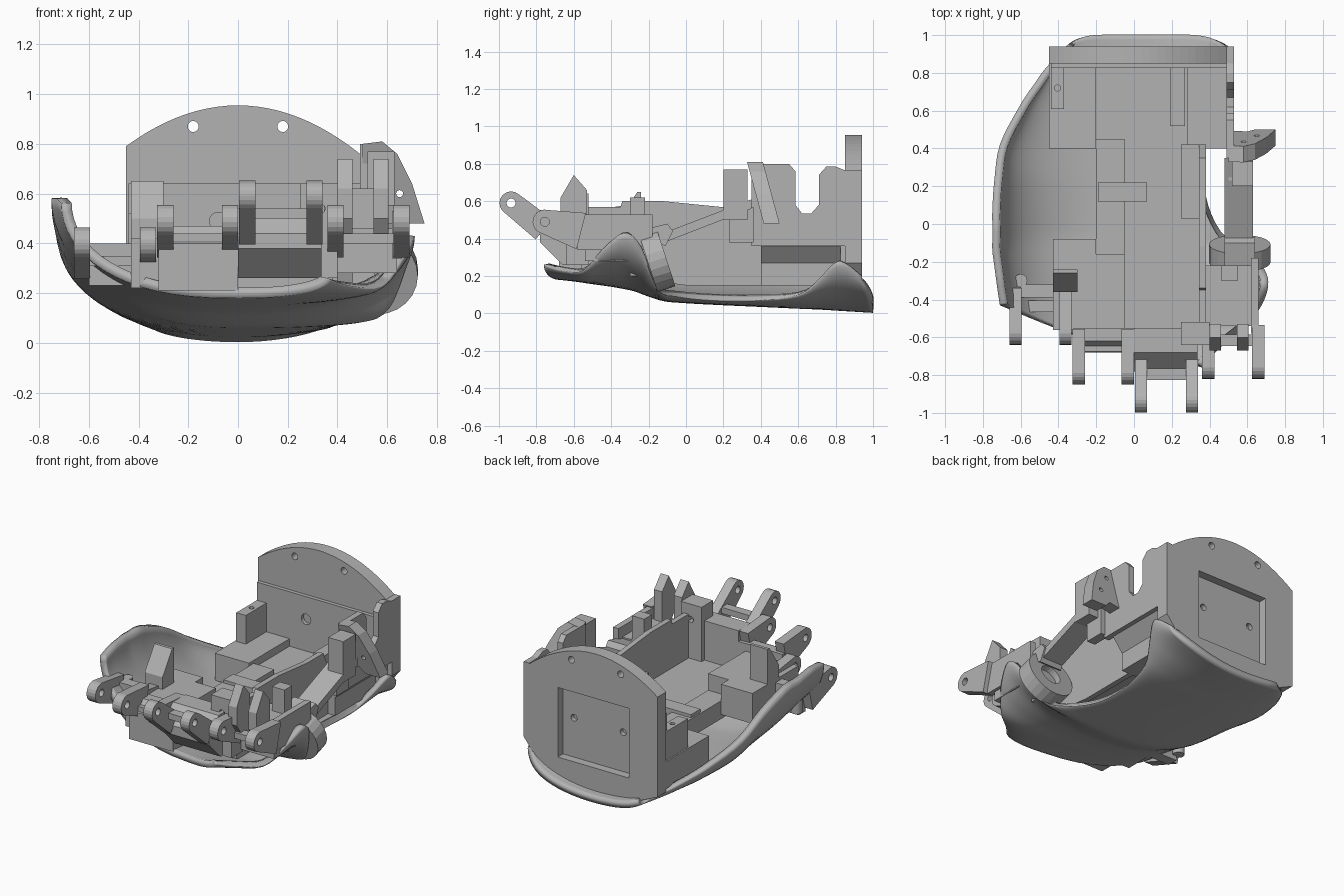
import bpy, bmesh, math
from mathutils import Vector

old = bpy.data.objects.get("Cube")
if old:
    bpy.data.objects.remove(old, do_unlink=True)

grey = bpy.data.materials.new("plain_grey")
grey.use_nodes = True
grey.diffuse_color = (0.45, 0.45, 0.45, 1)
grey.node_tree.nodes["Principled BSDF"].inputs["Base Color"].default_value = grey.diffuse_color


def finish(name, bm, fix=True):
    if fix:
        bmesh.ops.recalc_face_normals(bm, faces=bm.faces)
    mesh = bpy.data.meshes.new(name)
    bm.to_mesh(mesh)
    bm.free()
    ob = bpy.data.objects.new(name, mesh)
    bpy.context.collection.objects.link(ob)
    mesh.materials.append(grey)
    return ob


def prism(name, pts, a, b, axis="x", shear=0):
    """Extrude a closed profile: (y, z) along x, or (x, z) along y with optional lean."""
    bm = bmesh.new()
    rings = []
    for d in (a, b):
        if axis == "x":
            rings.append([bm.verts.new((d, p, q)) for p, q in pts])
        else:
            rings.append([bm.verts.new((p, d - q * shear, q)) for p, q in pts])
    n = len(pts)
    for ring in rings:
        bm.faces.new(ring)
    for i in range(n):
        j = (i + 1) % n
        bm.faces.new((rings[0][i], rings[0][j], rings[1][j], rings[1][i]))
    return finish(name, bm)


def box(name, x0, x1, y0, y1, z0, z1):
    return prism(name, [(y0, z0), (y1, z0), (y1, z1), (y0, z1)], x0, x1)


def rod(name, centre, r, length, axis):
    bm = bmesh.new()
    bmesh.ops.create_cone(bm, cap_ends=True, segments=24, radius1=r, radius2=r, depth=length)
    ob = finish(name, bm)
    ob.location = centre
    ob.rotation_euler = Vector(axis).to_track_quat("Z", "Y").to_euler()
    return ob


X, Y, Z = (1, 0, 0), (0, 1, 0), (0, 0, 1)


def cut(ob, *cutters):
    for c in cutters:
        mod = ob.modifiers.new("cut", "BOOLEAN")
        mod.object, mod.operation, mod.solver = c, "DIFFERENCE", "EXACT"
    bpy.context.view_layer.update()
    deps = bpy.context.evaluated_depsgraph_get()
    mesh = bpy.data.meshes.new_from_object(ob.evaluated_get(deps))
    ob.modifiers.clear()
    ob.data = mesh
    for c in cutters:
        bpy.data.objects.remove(c, do_unlink=True)


# Curved outer shell: stations of (y, left x, left z, floor z, right x, right z)
stations = [
    (-.76, -.71, .56, .18, .36, .26), (-.66, -.72, .57, .17, .45, .23),
    (-.55, -.73, .58, .155, .58, .23), (-.44, -.74, .58, .14, .67, .35),
    (-.33, -.75, .58, .12, .71, .43), (-.24, -.75, .58, .09, .69, .36),
    (-.15, -.75, .58, .065, .60, .13), (-.04, -.75, .56, .055, .46, .09),
    (.15, -.74, .50, .045, .38, .07), (.38, -.71, .38, .035, .38, .07),
    (.60, -.61, .26, .025, .42, .10), (.72, -.54, .20, .02, .48, .19),
    (.85, -.47, .15, .012, .53, .28), (1.0, -.36, .08, .003, .50, .2)]


def spline(rows, steps):
    out = []
    for i in range(len(rows) - 1):
        p0, p1 = rows[max(i - 1, 0)], rows[i]
        p2, p3 = rows[i + 1], rows[min(i + 2, len(rows) - 1)]
        for k in range(steps):
            t = k / steps
            out.append([b + .5 * t * (c - a + t * (2 * a - 5 * b + 4 * c - d + t * (3 * (b - c) + d - a)))
                        for a, b, c, d in zip(p0, p1, p2, p3)])
    return out + [list(rows[-1])]


bm = bmesh.new()
grid = []
half = 16
for y, xl, zl, zb, xr, zr in spline(stations, 4):
    row = []
    front, back = (1 - y) / 1.76, max(0, y - .7) / .3
    for i in range(-half, half + 1):
        t = abs(i) / half * math.pi / 2
        x, z = (xl, zl) if i < 0 else (xr, zr)
        s = math.sin(t)
        # front edge slopes back towards the little-finger side, rear corners are rounded
        slope = .08 + .25 * s if i < 0 else .08 * (1 - s)
        yy = y + slope * front ** 2 - .06 * back * s ** 6
        boxy = 1 - .2 * front
        row.append(bm.verts.new((x * s ** boxy, yy, zb + (z - zb) * (1 - math.cos(t)))))
    grid.append(row)
for r0, r1 in zip(grid, grid[1:]):
    for i in range(2 * half):
        bm.faces.new((r0[i], r0[i + 1], r1[i + 1], r1[i]))
shell = finish("outer_shell", bm, fix=False)
solid = shell.modifiers.new("thickness", "SOLIDIFY")
solid.thickness, solid.offset = .042, 1
bpy.context.view_layer.objects.active = shell
shell.select_set(True)
bpy.ops.object.shade_smooth_by_angle(angle=math.radians(40))
shell.select_set(False)

# Wrist plate with domed top, rear recess and screw holes
arc = [(x, .955 - .81 * x * x) for x in [.53 - .98 * i / 24 for i in range(25)]]
lower = [(-.45, .13), (-.25, .04), (0, .02), (.25, .05), (.42, .13), (.53, .27)]
plate = prism("wrist_plate", arc + lower, .85, .94, "y")
cut(plate, box("recess_cutter", -.24, .28, .885, 1.0, .2, .66),
    *[rod("hole_cutter", (x, .9, z), .022, .4, Y) for x, z in
      [(-.18, .87), (.18, .87), (-.16, .46), (.2, .46)]])
ledge = box("wrist_ledge", -.44, .50, .825, .855, .2, .64)
cut(ledge, rod("hole_cutter", (-.08, .83, .49), .035, .2, Y))

# Wrist base with undercut side, and the notched side wall
prism("wrist_base", [(-.45, .15), (.43, .15), (.43, .27), (.50, .36), (.28, .36),
                     (.28, .28), (-.2, .28), (-.2, .33), (-.45, .33)], .40, .86, "y")
prism("notched_wall", [(.35, .36), (.35, .8), (.55, .8), (.585, .76), (.585, .58), (.62, .535),
                       (.67, .535), (.71, .58), (.71, .74), (.75, .785), (.8, .785), (.85, .765),
                       (.94, .765), (.94, .36)], .49, .53)
post = box("wrist_post_right", -.44, -.37, .61, .83, .3, .52)
cut(post, rod("hole_cutter", (-.405, .72, .52), .016, .1, Z))
box("wrist_post_left", .19, .27, .52, .83, .27, .46)

# Palm tray
box("palm_floor", -.20, .38, -.55, .85, .19, .28)
box("floor_step", -.20, -.05, -.16, .45, .28, .31)
box("floor_pad", -.19, .07, .12, .22, .28, .33)
box("front_rail_right", -.22, -.05, -.60, -.16, .28, .42)
prism("tray_wall_left", [(-.56, .22), (-.56, .57), (-.35, .57), (-.34, .6), (-.12, .6), (.18, .57),
                         (.35, .57), (.42, .42), (.42, .15), (.0, .15)], .345, .38)
box("servo_block", .25, .37, .03, .42, .2, .42)
tower = box("front_tower", .25, .40, -.64, -.52, .26, .64)
cut(tower, rod("hole_cutter", (.33, -.58, .54), .02, .4, Y))

# Knuckle blocks at the front
prism("knuckle_block_ring", [(-.68, .21), (-.68, .40), (-.62, .47), (-.55, .47), (-.55, .21)], -.32, 0)
prism("knuckle_block_middle", [(-.78, .44), (-.78, .38), (-.66, .26), (-.55, .26), (-.55, .54),
                               (-.68, .54)], .0, .335)
box("knuckle_block_little", -.60, -.33, -.39, -.32, .23, .40)
box("little_side_block", -.43, -.20, -.56, -.08, .22, .42)
rod("little_screw_boss", (-.60, -.30, .33), .035, .14, Z)
prism("little_wedge", [(-.36, .4), (-.36, .5), (-.26, .65), (-.24, .65), (-.24, .4)], -.43, -.30)
box("knuckle_block_index", .38, .64, -.54, -.22, .28, .46)
for x in (.40, .545):
    prism("index_blade", [(-.67, .5), (-.67, .62), (-.60, .74), (-.53, .66), (-.53, .4), (-.6, .4)],
          x, x + .06)


# Hinge prongs, a pair for each finger, joined by a crossbar
def prong(name, x0, x1, tip, root, r, wide):
    tip, root = Vector(tip), Vector(root)
    d = (tip - root).normalized()
    side = Vector((-d.y, d.x))
    pts = [tip + r * (side * math.cos(a) + d * math.sin(a))
           for a in [math.pi * i / 10 for i in range(11)]]
    pts += [root - side * wide, root + side * wide]
    ob = prism(name, [tuple(p) for p in pts], x0, x1)
    cut(ob, rod("hole_cutter", ((x0 + x1) / 2, tip.x, tip.y), .024, .3, X))


fingers = [
    ("little", -.66, -.33, (-.575, .40), (-.36, .345), .065, .09),
    ("ring", -.325, 0, (-.785, .49), (-.58, .44), .065, .1),
    ("middle", .005, .34, (-.935, .59), (-.76, .45), .062, .07),
    ("index", .36, .69, (-.755, .49), (-.56, .44), .065, .1)]
for name, x0, x1, tip, root, r, wide in fingers:
    for a in (x0, x1 - .065):
        prong(name + "_prong", a, a + .065, tip, root, r, wide)
    by, bz = tip[0] + .14, tip[1] - .07
    box(name + "_crossbar", x0 + .05, x1 - .05, by - .03, by + .03, bz - .02, bz + .02)

# Index carrier between knuckle and thumb side
box("index_side_arm", .62, .66, -.58, -.18, .34, .53)
box("index_upright", .46, .55, -.30, -.22, .2, .62)

# Thumb: tilted pivot disc, slanted link and leaning bracket
tilt = Vector((0, .95, .31))
hub_at = Vector((.56, -.155, .285))
hub = rod("thumb_pivot_disc", hub_at, .163, .10, tilt)
cut(hub, rod("hole_cutter", hub_at + tilt * .06, .07, .1, tilt))
prism("thumb_pivot_collar", [(-.24, .42), (-.22, .45), (-.10, .48), (-.07, .44), (-.11, .36)], .48, .64)
prism("thumb_link", [(-.14, .37), (-.12, .43), (.35, .61), (.35, .56)], .48, .63)
box("thumb_bracket_post", .52, .63, .20, .33, .50, .77)
box("thumb_bracket_foot", .50, .56, .23, .36, .38, .57)
fan = prism("thumb_bracket", [(.50, .80), (.58, .81), (.64, .76), (.70, .64), (.75, .48), (.64, .48),
                              (.60, .52), (.50, .50)], .545, .63, "y", .27)
cut(fan, *[rod("hole_cutter", (x, .43, z), .014, .4, Y) for x, z in [(.58, .72), (.65, .6)]])
